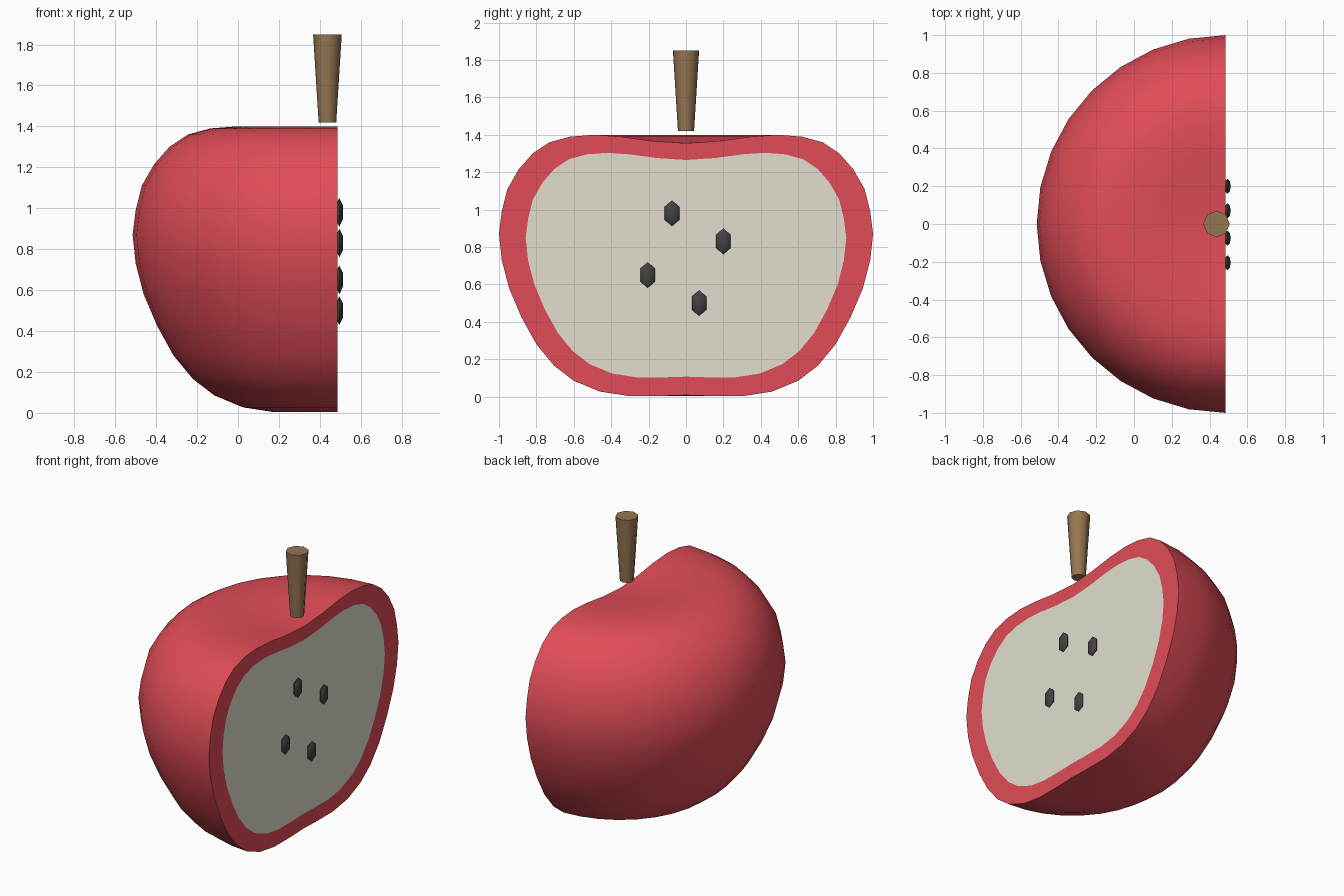
import bpy, bmesh, math
from mathutils import Matrix, Vector

if "Cube" in bpy.data.objects:
    bpy.data.objects.remove(bpy.data.objects["Cube"])

CUT = 0.485   # x of the sliced plane, which is also the core axis
SEG = 16      # segments around the half body


def material(name, r, g, b):
    m = bpy.data.materials.new(name)
    lin = [((c / 255 + 0.055) / 1.055) ** 2.4 for c in (r, g, b)]
    m.diffuse_color = (*lin, 1)
    m.use_nodes = True
    m.node_tree.nodes["Principled BSDF"].inputs["Base Color"].default_value = m.diffuse_color
    return m


def finish(name, bm, mat, angle):
    bmesh.ops.recalc_face_normals(bm, faces=bm.faces)
    me = bpy.data.meshes.new(name)
    bm.to_mesh(me)
    bm.free()
    ob = bpy.data.objects.new(name, me)
    bpy.context.collection.objects.link(ob)
    me.materials.append(mat)
    bpy.ops.object.select_all(action='DESELECT')
    ob.select_set(True)
    bpy.context.view_layer.objects.active = ob
    bpy.ops.object.shade_smooth_by_angle(angle=math.radians(angle))
    return ob


red = material("red skin", 225, 76, 87)
cream = material("cream flesh", 226, 222, 207)
brown = material("brown stem", 150, 118, 82)
dark = material("dark seed", 66, 66, 68)

# Half profile (radius, height) from bottom pole to top pole
profile = [(0, 0.008), (0.12, 0.004), (0.31, 0.004), (0.46, 0.027), (0.60, 0.085),
           (0.705, 0.165), (0.80, 0.28), (0.88, 0.425), (0.946, 0.58), (0.985, 0.73),
           (1.0, 0.87), (0.985, 0.99), (0.955, 1.11), (0.895, 1.215), (0.82, 1.30),
           (0.73, 1.36), (0.62, 1.39), (0.49, 1.40), (0.35, 1.39), (0.18, 1.367), (0, 1.355)]

# Skin: half revolution around the core axis
bm = bmesh.new()
south = bm.verts.new((CUT, 0, profile[0][1]))
north = bm.verts.new((CUT, 0, profile[-1][1]))
arcs = []
for i in range(SEG + 1):
    a = math.pi * i / SEG
    arcs.append([south] + [bm.verts.new((CUT - r * math.sin(a), r * math.cos(a), z))
                           for r, z in profile[1:-1]] + [north])
for a, b in zip(arcs, arcs[1:]):
    for j in range(len(profile) - 1):
        quad = dict.fromkeys((a[j], b[j], b[j + 1], a[j + 1]))
        bm.faces.new(list(quad))

# Rim of skin around the sliced face
outer = arcs[0] + arcs[-1][-2:0:-1]
inner_co = [Vector((CUT, v.co.y * 0.857, 0.1 + v.co.z * 0.86)) for v in outer]
inner = [bm.verts.new(c) for c in inner_co]
n = len(outer)
for i in range(n):
    k = (i + 1) % n
    bm.faces.new((outer[i], outer[k], inner[k], inner[i]))
finish("apple_skin", bm, red, 40)

# Flesh: flat face filling the rim, facing +x
bm = bmesh.new()
face = bm.faces.new([bm.verts.new(c) for c in inner_co])
bmesh.ops.triangulate(bm, faces=[face])
flesh = finish("apple_flesh", bm, cream, 30)
if flesh.data.polygons[0].normal.x < 0:
    flesh.data.flip_normals()

# Stem: tapered eight-sided peg
bm = bmesh.new()
bmesh.ops.create_cone(bm, cap_ends=True, segments=8, radius1=0.043, radius2=0.07, depth=0.43,
                      matrix=Matrix.Translation((0.437, 0, 1.635)))
finish("stem", bm, brown, 60)

# Seeds: small pointed pips set into the flesh
for i, (y, z) in enumerate([(-0.075, 0.98), (0.2, 0.83), (-0.205, 0.65), (0.07, 0.50)]):
    bm = bmesh.new()
    bmesh.ops.create_uvsphere(bm, u_segments=8, v_segments=3, radius=1)
    bmesh.ops.transform(bm, verts=bm.verts, matrix=Matrix.Translation((0.495, y, z))
                        @ Matrix.Diagonal((0.02, 0.045, 0.07, 1)))
    finish(f"seed_{i + 1}", bm, dark, 50)
